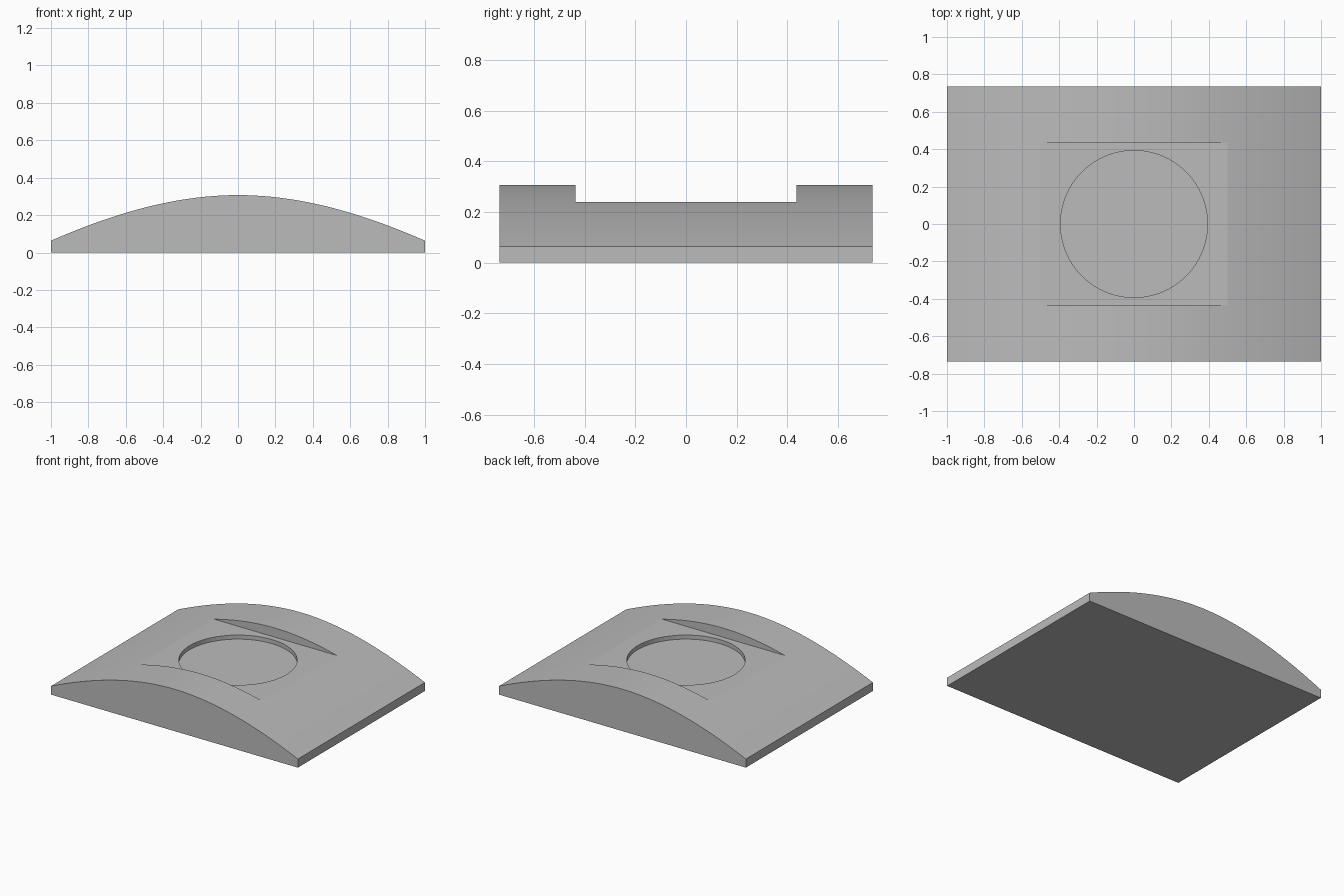
import bpy, bmesh, math

if "Cube" in bpy.data.objects:
    bpy.data.objects.remove(bpy.data.objects["Cube"], do_unlink=True)

HALF_DEPTH = 0.735
TOP, EDGE = 0.307, 0.063
SEGMENTS = 48


def crown(x):
    """Height of the curved top at x."""
    a = abs(x)
    return TOP - (TOP - EDGE) * (1.2 * a**2 - 0.2 * a**3)


grey = bpy.data.materials.new("plain_grey")
grey.use_nodes = True
colour = (0.5, 0.5, 0.5, 1)
grey.diffuse_color = colour
grey.node_tree.nodes["Principled BSDF"].inputs["Base Color"].default_value = colour

# Curved block: arched profile extruded from front to back
bm = bmesh.new()
xs = [-1 + 2 * i / SEGMENTS for i in range(SEGMENTS + 1)]
outline = [(-1, 0)] + [(x, crown(x)) for x in xs] + [(1, 0)]
face = bm.faces.new([bm.verts.new((x, -HALF_DEPTH, z)) for x, z in outline])
ext = bmesh.ops.extrude_face_region(bm, geom=[face])
moved = [v for v in ext["geom"] if isinstance(v, bmesh.types.BMVert)]
bmesh.ops.translate(bm, verts=moved, vec=(0, 2 * HALF_DEPTH, 0))
bmesh.ops.recalc_face_normals(bm, faces=bm.faces)
mesh = bpy.data.meshes.new("curved_block")
bm.to_mesh(mesh)
bm.free()
block = bpy.data.objects.new("curved_block", mesh)
bpy.context.collection.objects.link(block)
mesh.materials.append(grey)
bpy.context.view_layer.objects.active = block


def cut(cutter):
    """Subtract the cutter from the block and remove it."""
    cutter.hide_render = True
    cutter.data.materials.append(grey)
    mod = block.modifiers.new("cut", "BOOLEAN")
    mod.operation = "DIFFERENCE"
    mod.solver = "EXACT"
    mod.object = cutter
    bpy.context.view_layer.objects.active = block
    bpy.ops.object.modifier_apply(modifier=mod.name)
    bpy.data.objects.remove(cutter, do_unlink=True)


# Flat rectangular seat across the crown
floor = crown(0.5) + 0.0003
bpy.ops.mesh.primitive_cube_add(size=1, location=(0, 0, floor + 0.25))
seat_cutter = bpy.context.object
seat_cutter.scale = (1.2, 0.87, 0.5)
cut(seat_cutter)

# Shallow round recess in the seat
bpy.ops.mesh.primitive_cylinder_add(vertices=64, radius=0.393, depth=0.5,
                                    location=(0, 0, floor - 0.03 + 0.25))
cut(bpy.context.object)

# Smooth curve with crisp edges
bpy.ops.object.select_all(action="DESELECT")
block.select_set(True)
bpy.context.view_layer.objects.active = block
bpy.ops.object.shade_smooth_by_angle(angle=math.radians(5))
